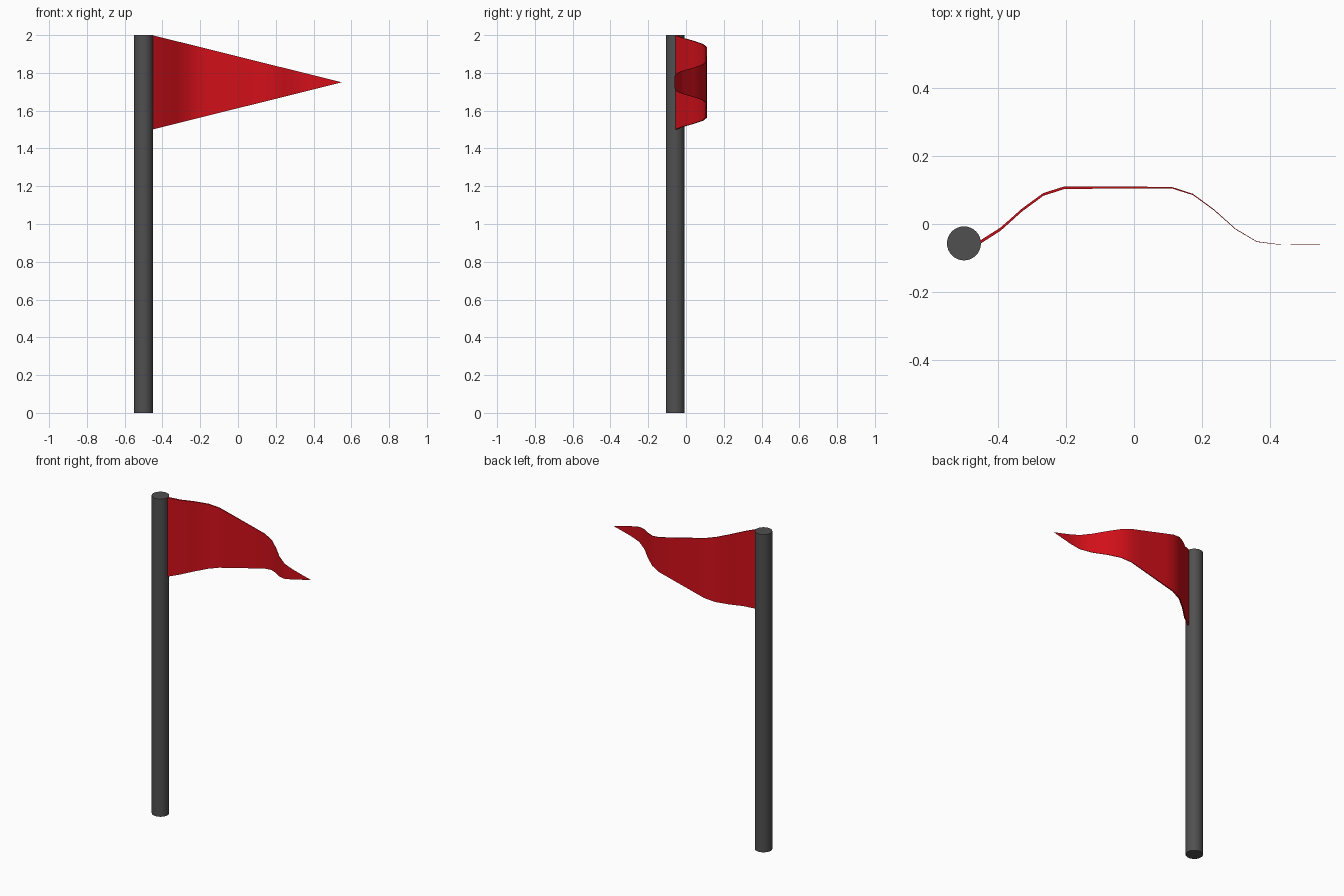
import bpy, bmesh

if "Cube" in bpy.data.objects:
    bpy.data.objects.remove(bpy.data.objects["Cube"])


def material(name, rgb):
    m = bpy.data.materials.new(name)
    m.diffuse_color = (*rgb, 1)
    m.use_nodes = True
    m.node_tree.nodes["Principled BSDF"].inputs["Base Color"].default_value = m.diffuse_color
    return m


def finish(obj, mat):
    obj.data.materials.append(mat)
    bpy.ops.object.select_all(action='DESELECT')
    obj.select_set(True)
    bpy.context.view_layer.objects.active = obj


# Pole: smooth cylinder with fan caps
bpy.ops.mesh.primitive_cylinder_add(vertices=32, radius=0.05, depth=2.0,
                                    end_fill_type='TRIFAN',
                                    location=(-0.5, -0.057, 1.0))
pole = bpy.context.object
pole.name = "pole"
finish(pole, material("dark_grey", (0.08, 0.08, 0.08)))
bpy.ops.object.shade_smooth_by_angle(angle=0.7)

# Pennant: thin wedge tapering to a point, bent along a wave
wave = [-0.055, -0.015, 0.041, 0.087, 0.107, 0.107, 0.107, 0.107, 0.107,
        0.107, 0.087, 0.041, -0.015, -0.052, -0.06, -0.061, -0.061]
x0, x1, n = -0.455, 0.55, len(wave) - 1
half_height, half_thick, zc = 0.25, 0.005, 1.75

bm = bmesh.new()
rings = []
for i, y in enumerate(wave[:-1]):
    t = i / n
    x, h, d = x0 + (x1 - x0) * t, half_height * (1 - t), half_thick * (1 - t)
    rings.append([bm.verts.new((x, y + sy * d, zc + sz * h))
                  for sy, sz in ((-1, -1), (1, -1), (1, 1), (-1, 1))])
bm.faces.new(rings[0])
for a, b in zip(rings, rings[1:]):
    for j in range(4):
        k = (j + 1) % 4
        bm.faces.new((a[j], a[k], b[k], b[j]))
tip = bm.verts.new((x1, wave[-1], zc))
for j in range(4):
    bm.faces.new((rings[-1][j], rings[-1][(j + 1) % 4], tip))
bmesh.ops.recalc_face_normals(bm, faces=bm.faces)
mesh = bpy.data.meshes.new("pennant")
bm.to_mesh(mesh)
bm.free()
pennant = bpy.data.objects.new("pennant", mesh)
bpy.context.collection.objects.link(pennant)
finish(pennant, material("red", (0.65, 0.005, 0.01)))
bpy.ops.object.shade_smooth_by_angle(angle=1.0)
